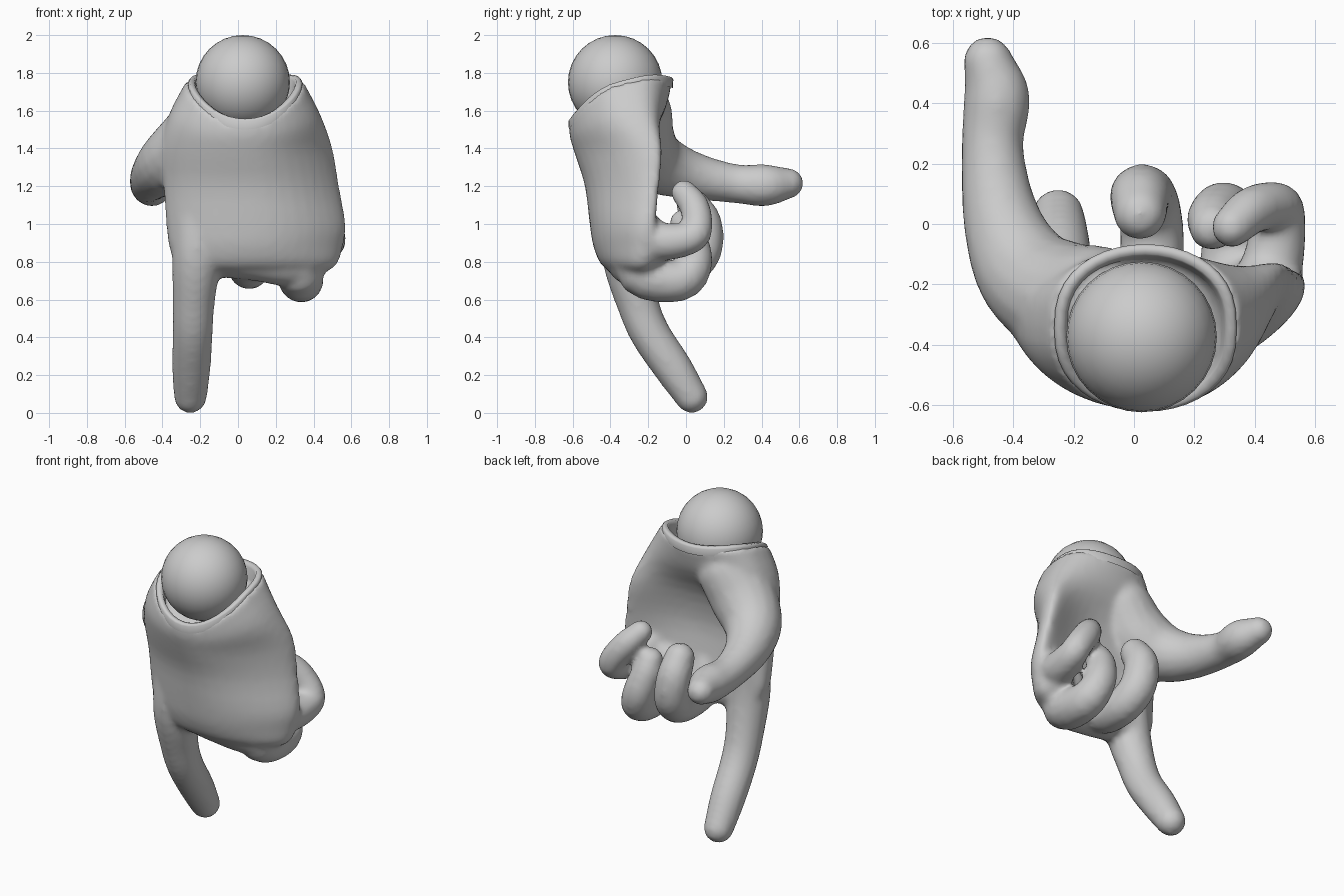
import bpy, bmesh
from math import sin, cos, pi
from mathutils import Vector

if "Cube" in bpy.data.objects:
    bpy.data.objects.remove(bpy.data.objects["Cube"])


def skin(bm, rings):
    """Bridge a list of equal point rings and cap both ends."""
    vr = [[bm.verts.new(p) for p in r] for r in rings]
    n = len(vr[0])
    faces = [bm.faces.new((a[i], a[(i + 1) % n], b[(i + 1) % n], b[i]))
             for a, b in zip(vr, vr[1:]) for i in range(n)]
    faces.append(bm.faces.new(vr[0][::-1]))
    faces.append(bm.faces.new(vr[-1]))
    bmesh.ops.recalc_face_normals(bm, faces=faces)


def catmull(pts, steps):
    """Smooth interpolation through tuples of any length."""
    p = [Vector(q) for q in pts]
    p = [p[0] * 2 - p[1]] + p + [p[-1] * 2 - p[-2]]
    out = []
    for a, b, c, d in zip(p, p[1:], p[2:], p[3:]):
        for k in range(steps):
            t = k / steps
            out.append(0.5 * (2 * b + (c - a) * t + (2 * a - 5 * b + 4 * c - d) * t * t
                              + (3 * b - a - 3 * c + d) * t ** 3))
    return out + [p[-2]]


def finger(bm, pts, sides=16):
    """Round-ended tapered tube through (x, y, z, radius) points."""
    path = catmull(pts, 4)
    c = [q.to_3d() for q in path]
    r = [q[3] for q in path]
    t = [(c[min(i + 1, len(c) - 1)] - c[max(i - 1, 0)]).normalized() for i in range(len(c))]
    u = t[0].orthogonal().normalized()
    rings = []
    for i in range(len(c)):
        if i:
            u = t[i - 1].rotation_difference(t[i]) @ u
        v = t[i].cross(u)

        def ring(off, rad):
            return [c[i] + t[i] * off + (u * cos(a) + v * sin(a)) * rad
                    for a in (2 * pi * k / sides for k in range(sides))]
        caps = [0.25, 0.6, 1.0, 1.35]
        if i == 0:
            rings += [ring(-r[i] * sin(a), r[i] * cos(a)) for a in reversed(caps)]
        rings.append(ring(0, r[i]))
        if i == len(c) - 1:
            rings += [ring(r[i] * sin(a), r[i] * cos(a)) for a in caps]
    skin(bm, rings)


def section(z, xc, w, yc, d, bend, tilt, n=40):
    """Palm cross-section, bent mostly on the little-finger side; tilt lowers the front."""
    pts = []
    for k in range(n):
        a = 2 * pi * k / n
        s, q = sin(a), cos(a)
        e = abs(s) ** 0.8 * (1 if s > 0 else -1)
        pts.append(Vector((xc + w * q, yc + d * e + bend * q * q * (1 if q > 0 else 0.4),
                           z + tilt * (0.11 * s - 0.09 * s * s))))
    return pts


def make(name, bm):
    me = bpy.data.meshes.new(name)
    bm.to_mesh(me)
    bm.free()
    ob = bpy.data.objects.new(name, me)
    bpy.context.collection.objects.link(ob)
    for p in me.polygons:
        p.use_smooth = True
    return ob


# palm, cupped towards the back and ending in a tilted wrist opening
bm = bmesh.new()
palm = [(0.73, .11, .32, -.29, .07, .06, 0),
        (0.78, .10, .42, -.32, .125, .09, 0),
        (0.88, .095, .46, -.35, .14, .14, 0),
        (1.00, .095, .475, -.37, .14, .17, 0),
        (1.20, .07, .465, -.395, .14, .22, 0),
        (1.40, .045, .455, -.40, .185, .22, .2),
        (1.58, .035, .40, -.365, .25, .08, .6),
        (1.745, .035, .312, -.345, .275, 0, 1)]
rings = [section(*q) for q in catmull(palm, 3)]
rings.append(section(1.72, .035, .265, -.35, .25, 0, 1))
rings.append(section(1.64, .035, .25, -.35, .23, 0, 1))
skin(bm, rings)

# thumb with its muscle
finger(bm, [(-.12, -.25, 1.58, .18), (-.23, -.25, 1.44, .195), (-.36, -.16, 1.33, .17),
            (-.44, .02, 1.26, .13), (-.47, .25, 1.215, .104), (-.455, .42, 1.205, .112),
            (-.485, .54, 1.215, .083)])
# straight index finger
finger(bm, [(-.21, -.32, 1.05, .13), (-.22, -.315, .82, .13), (-.235, -.255, .58, .112),
            (-.24, -.19, .42, .107), (-.247, -.07, .24, .103), (-.252, .03, .085, .088)])
# three curled fingers: middle, ring, little
finger(bm, [(.04, -.31, .93, .11), (.05, -.22, .79, .11), (.06, -.03, .765, .107),
            (.04, .08, .85, .107), (.02, .09, 1.0, .102), (.02, .035, 1.10, .09)])
finger(bm, [(.29, -.26, .92, .11), (.325, -.24, .74, .125), (.335, -.03, .70, .11),
            (.30, .045, .80, .097), (.265, .02, .93, .09), (.26, -.01, 1.0, .08)])
finger(bm, [(.41, -.24, .99, .10), (.455, -.15, .91, .105), (.485, .02, .925, .087),
            (.465, .06, .985, .082), (.39, .045, 1.09, .08), (.325, -.01, 1.165, .07)])
# knuckle web joining the finger roots
finger(bm, [(-.15, -.29, .82, .10), (.08, -.31, .82, .12), (.3, -.27, .79, .12),
            (.43, -.2, .86, .10)])
hand = make("hand", bm)
m = hand.modifiers.new("merge", 'REMESH')
m.mode = 'VOXEL'
m.voxel_size = 0.018
m.use_smooth_shade = True
m = hand.modifiers.new("soften", 'SMOOTH')
m.factor = 0.5
m.iterations = 8

# lip around the wrist opening
bm = bmesh.new()
skin(bm, [section(z, .038, .30 + e, -.345, .275 + e, 0, 1) for z, e in
          [(1.70, 0), (1.745, .003), (1.757, -.006), (1.755, -.03),
           (1.735, -.037), (1.66, -.05)]])
bmesh.ops.delete(bm, geom=[f for f in bm.faces if len(f.verts) > 4], context='FACES_ONLY')
make("cuff_rim", bm)

# ball sitting in the wrist
bm = bmesh.new()
bmesh.ops.create_uvsphere(bm, u_segments=32, v_segments=16, radius=.25)
ball = make("wrist_ball", bm)
ball.location = (.025, -.375, 1.75)
